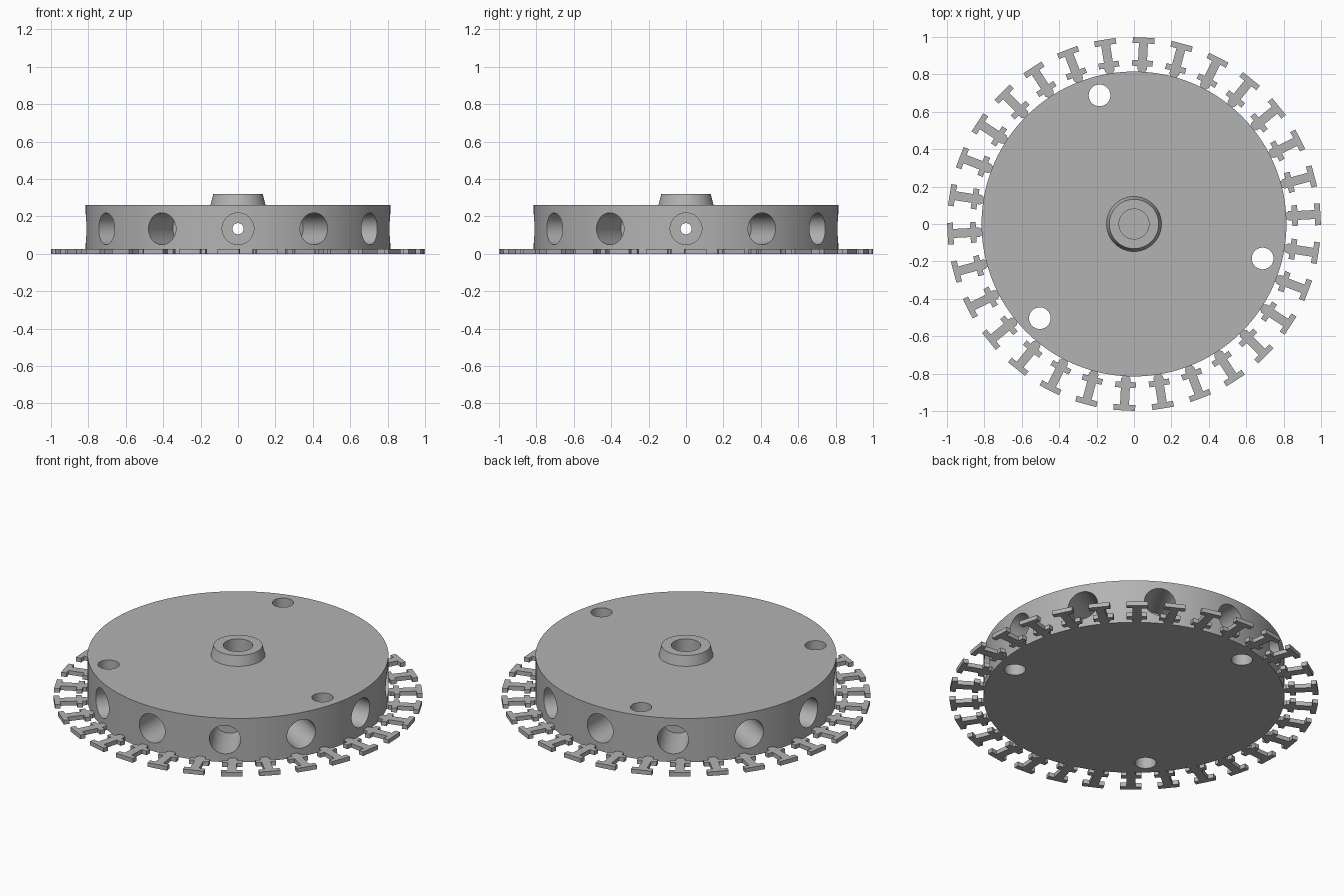
import bpy
import bmesh
from math import cos, sin, radians
from mathutils import Matrix, Vector

if "Cube" in bpy.data.objects:
    bpy.data.objects.remove(bpy.data.objects["Cube"], do_unlink=True)

GREY = (0.45, 0.45, 0.45, 1)
grey = bpy.data.materials.new("plain_grey")
grey.use_nodes = True
grey.diffuse_color = GREY
grey.node_tree.nodes["Principled BSDF"].inputs["Base Color"].default_value = GREY

DISC_R, DISC_TOP, HUB_TOP = 0.815, 0.262, 0.32
HOLE_Z = 0.134


def make_object(name, bm):
    bmesh.ops.recalc_face_normals(bm, faces=bm.faces)
    mesh = bpy.data.meshes.new(name)
    bm.to_mesh(mesh)
    bm.free()
    mesh.materials.append(grey)
    obj = bpy.data.objects.new(name, mesh)
    bpy.context.collection.objects.link(obj)
    return obj


def lathe(bm, profile, segments, matrix=Matrix()):
    """Closed solid turned around local z from (radius, height) points."""
    rings = []
    for r, z in profile:
        rings.append([bm.verts.new(matrix @ Vector((r * cos(radians(360 * i / segments)),
                                                    r * sin(radians(360 * i / segments)), z)))
                      for i in range(segments)])
    for low, high in zip(rings, rings[1:]):
        for i in range(segments):
            j = (i + 1) % segments
            bm.faces.new((low[i], low[j], high[j], high[i]))
    bm.faces.new(rings[0][::-1])
    bm.faces.new(rings[-1])


def cut(target, bm):
    cutter = make_object("cutter", bm)
    cutter.hide_render = True
    mod = target.modifiers.new("cut", "BOOLEAN")
    mod.operation, mod.solver, mod.object = "DIFFERENCE", "EXACT", cutter
    bpy.context.view_layer.objects.active = target
    bpy.ops.object.modifier_apply(modifier=mod.name)
    bpy.data.objects.remove(cutter, do_unlink=True)


# Wheel body with its tapered hub
bm = bmesh.new()
lathe(bm, [(DISC_R, 0), (DISC_R, DISC_TOP), (0.147, DISC_TOP), (0.132, HUB_TOP)], 144)
wheel = make_object("wheel_body", bm)

# Hub bore and three holes through the wheel
bm = bmesh.new()
lathe(bm, [(0.08, 0.055), (0.08, 0.4)], 48)
for angle in (-15, 105, 225):
    place = Matrix.Rotation(radians(angle), 4, "Z") @ Matrix.Translation((0.712, 0, 0))
    lathe(bm, [(0.058, -0.1), (0.058, 0.4)], 40, place)
cut(wheel, bm)

# Twelve rim sockets, each with a narrow bore on towards the centre
for k in range(12):
    bm = bmesh.new()
    place = (Matrix.Rotation(radians(30 * k), 4, "Z")
             @ Matrix.Translation((0, 0, HOLE_Z)) @ Matrix.Rotation(radians(90), 4, "Y"))
    lathe(bm, [(0.03, 0.04), (0.03, 0.55), (0.085, 0.55), (0.085, 0.9)], 40, place)
    cut(wheel, bm)

# Thirty flat teeth around the bottom edge
half_outline = [(0.805, 0.014), (0.822, 0.02), (0.828, 0.026), (0.845, 0.026), (0.845, 0.055),
                (0.876, 0.055), (0.876, 0.024), (0.967, 0.024), (0.967, 0.058), (0.998, 0.058)]
outline = half_outline + [(x, -y) for x, y in reversed(half_outline)]
bm = bmesh.new()
for k in range(30):
    turn = Matrix.Rotation(radians(3 + 12 * k), 4, "Z")
    base = bm.faces.new([bm.verts.new(turn @ Vector((x, y, 0))) for x, y in outline])
    raised = bmesh.ops.extrude_face_region(bm, geom=[base], use_keep_orig=True)["geom"]
    bmesh.ops.translate(bm, vec=(0, 0, 0.025),
                        verts=[v for v in raised if isinstance(v, bmesh.types.BMVert)])
make_object("rim_teeth", bm)

# Smooth the round walls, keep the edges crisp
bpy.ops.object.select_all(action="DESELECT")
wheel.select_set(True)
bpy.context.view_layer.objects.active = wheel
bpy.ops.object.shade_smooth_by_angle(angle=radians(30))
